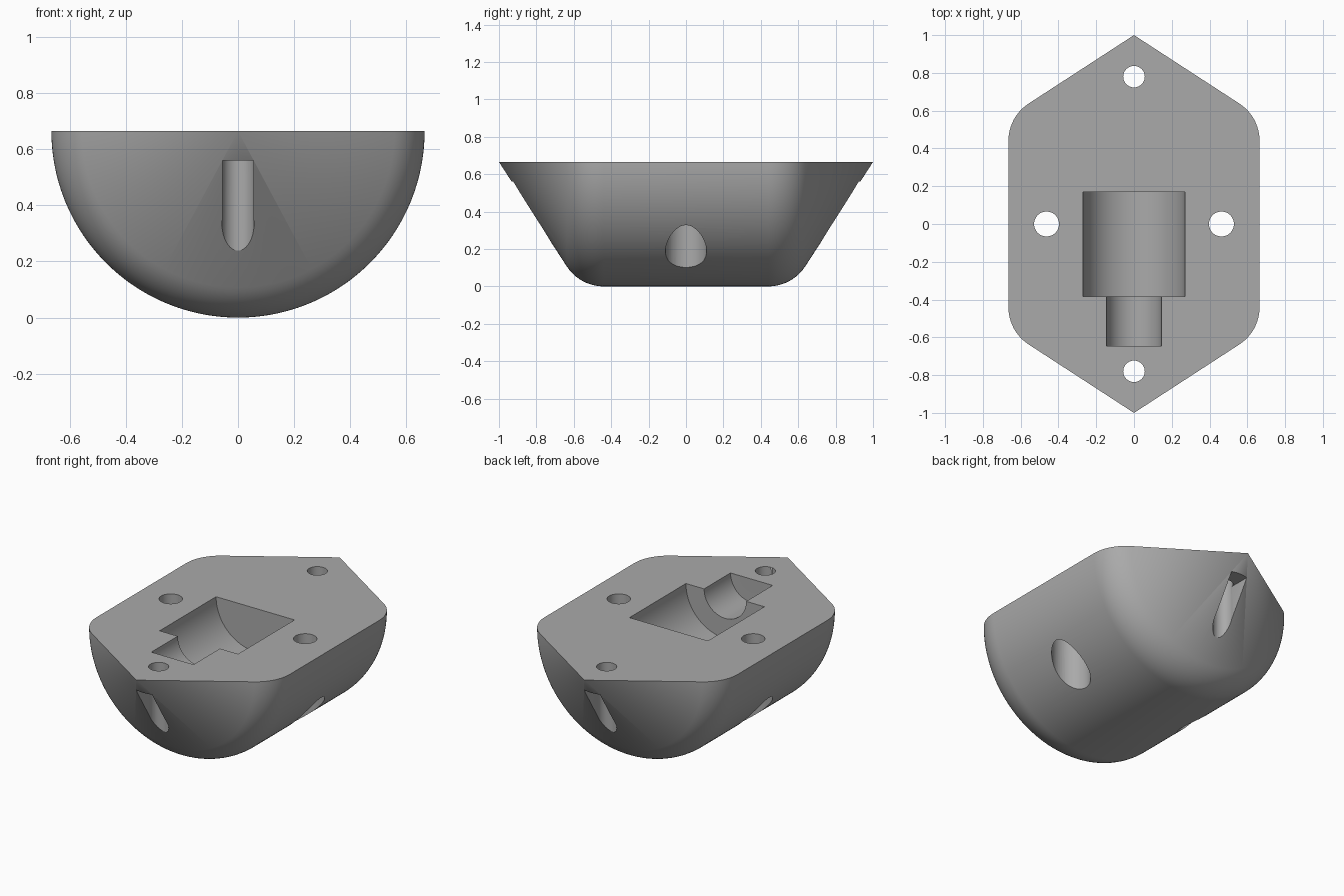
import bpy, bmesh, math
from mathutils import Matrix, Vector

if "Cube" in bpy.data.objects:
    bpy.data.objects.remove(bpy.data.objects["Cube"], do_unlink=True)

R = 0.665      # body radius, also the height of the flat top
TOP = R

grey = bpy.data.materials.new("plain grey")
grey.use_nodes = True
COLOUR = (0.4, 0.4, 0.4, 1)
grey.diffuse_color = COLOUR
grey.node_tree.nodes["Principled BSDF"].inputs["Base Color"].default_value = COLOUR


def finish(bm, name):
    bmesh.ops.remove_doubles(bm, verts=bm.verts, dist=1e-5)
    bmesh.ops.recalc_face_normals(bm, faces=bm.faces)
    mesh = bpy.data.meshes.new(name)
    bm.to_mesh(mesh)
    bm.free()
    mesh.materials.append(grey)
    obj = bpy.data.objects.new(name, mesh)
    bpy.context.collection.objects.link(obj)
    return obj


def revolve(name, profile, angle, steps):
    """Turn (radius, y) points around the long axis in the top plane."""
    bm = bmesh.new()
    verts = [bm.verts.new((r, y, TOP)) for r, y in profile]
    edges = [bm.edges.new(pair) for pair in zip(verts, verts[1:])]
    bmesh.ops.spin(bm, geom=verts + edges, cent=(0, 0, TOP), axis=(0, 1, 0),
                   angle=angle, steps=steps)
    bmesh.ops.remove_doubles(bm, verts=bm.verts, dist=1e-5)
    rim = [e for e in bm.edges if e.is_boundary]
    if rim:
        bmesh.ops.contextual_create(bm, geom=rim)
    return finish(bm, name)


def bore(name, x, y, radius, z0, z1):
    bm = bmesh.new()
    bmesh.ops.create_cone(bm, cap_ends=True, segments=48, radius1=radius,
                          radius2=radius, depth=z1 - z0,
                          matrix=Matrix.Translation((x, y, (z0 + z1) / 2)))
    return finish(bm, name)


def block(name, centre, size):
    bm = bmesh.new()
    bmesh.ops.create_cube(bm, size=1, matrix=Matrix.Translation(centre)
                          @ Matrix.Diagonal((*size, 1)))
    return finish(bm, name)


# Body: half of a cylinder with conical ends and rounded shoulders
corner = Vector((R, 0.568))
slope = (Vector((0, 1)) - corner).normalized()
tangent = 0.128
turn = math.acos(slope.y)
fillet = tangent / math.tan(turn / 2)
half = [(R - fillet * (1 - math.cos(a)), corner.y - tangent + fillet * math.sin(a))
        for a in (turn * i / 12 for i in range(13))] + [(0, 1)]
body = revolve("mount_body", [(r, -y) for r, y in reversed(half)] + half, math.pi, 96)

# Stepped round pocket in the flat top
cutters = [revolve("pocket_cutter",
                   [(0, -0.645), (0.145, -0.645), (0.145, -0.385),
                    (0.27, -0.385), (0.27, 0.17), (0, 0.17)], math.tau, 96)]

# Screw holes: open slots at the ends, wide counterbores at the sides
SEAT = 0.56
for s in (-1, 1):
    cutters += [
        bore("end_hole_cutter", 0, s * 0.78, 0.057, -0.1, 0.8),
        block("end_slot_cutter", (0, s * 0.98, SEAT / 2 - 0.1), (0.111, 0.4, SEAT + 0.2)),
        bore("side_hole_cutter", s * 0.463, 0, 0.066, -0.1, 0.8),
        bore("side_counterbore_cutter", s * 0.463, 0, 0.11, -0.1, SEAT),
    ]

bpy.context.view_layer.objects.active = body
for cutter in cutters:
    cutter.hide_render = True
    mod = body.modifiers.new(cutter.name, "BOOLEAN")
    mod.operation = "DIFFERENCE"
    mod.solver = "EXACT"
    mod.object = cutter
    bpy.ops.object.modifier_apply(modifier=mod.name)
    bpy.data.objects.remove(cutter, do_unlink=True)

bpy.ops.object.select_all(action="DESELECT")
body.select_set(True)
bpy.ops.object.shade_smooth_by_angle(angle=math.radians(30))
